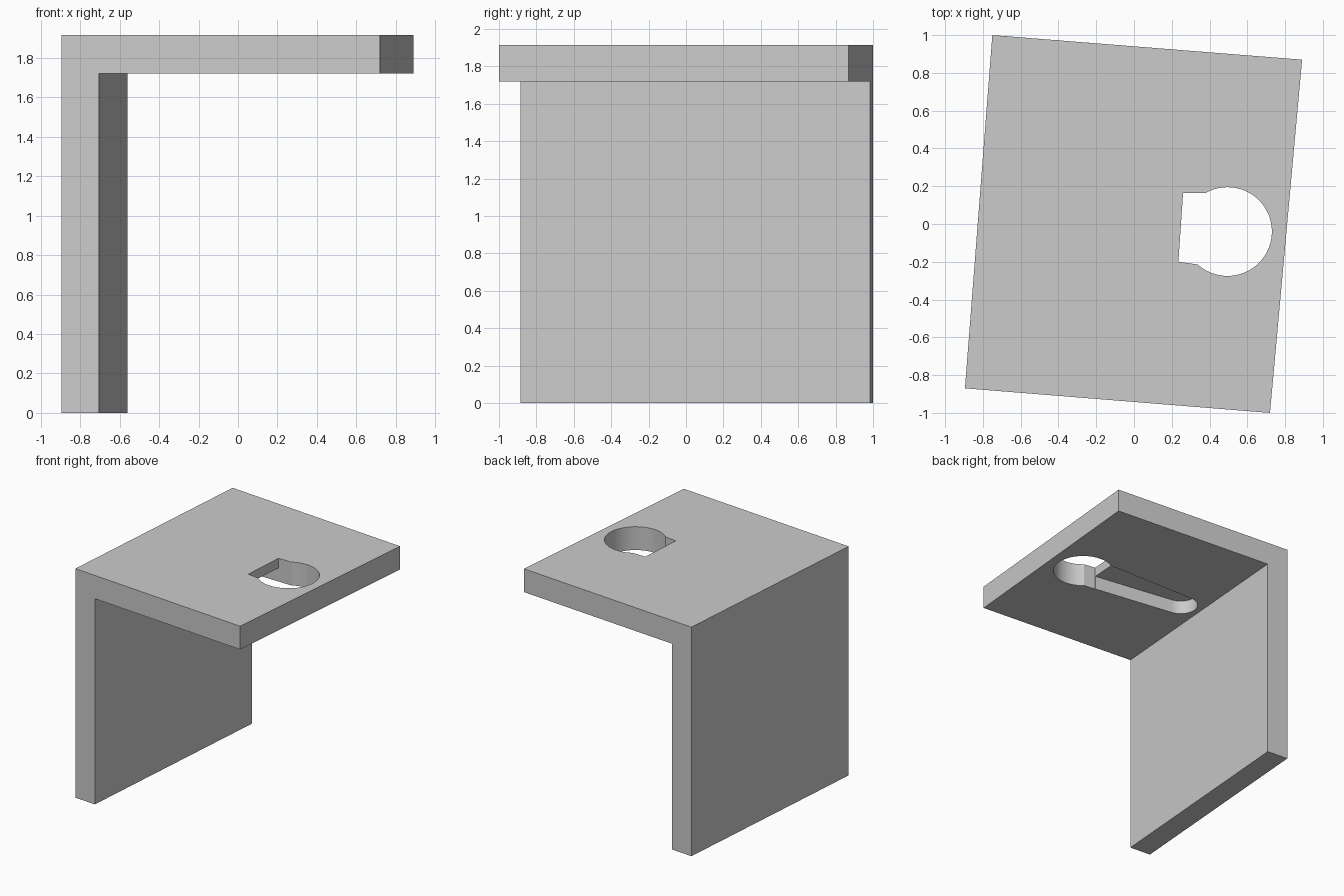
import bpy
import bmesh
from math import cos, sin, radians

cube = bpy.data.objects.get("Cube")
if cube:
    bpy.data.objects.remove(cube, do_unlink=True)

grey = bpy.data.materials.new("plain grey")
grey.use_nodes = True
colour = (0.6, 0.6, 0.6, 1)
grey.diffuse_color = colour
grey.node_tree.nodes["Principled BSDF"].inputs["Base Color"].default_value = colour

TOP, UNDER, CEILING = 1.915, 1.72, 1.835


def prism(name, ring_a, ring_b):
    """Solid between two matching rings of points."""
    bm = bmesh.new()
    a = [bm.verts.new(p) for p in ring_a]
    b = [bm.verts.new(p) for p in ring_b]
    bm.faces.new(a)
    bm.faces.new(b[::-1])
    for i in range(len(a)):
        j = (i + 1) % len(a)
        bm.faces.new((a[j], a[i], b[i], b[j]))
    bmesh.ops.recalc_face_normals(bm, faces=bm.faces[:])
    mesh = bpy.data.meshes.new(name)
    bm.to_mesh(mesh)
    bm.free()
    mesh.materials.append(grey)
    obj = bpy.data.objects.new(name, mesh)
    bpy.context.collection.objects.link(obj)
    return obj


def arc(x, y, r, start, end, steps):
    angles = [radians(start + (end - start) * i / steps) for i in range(steps + 1)]
    return [(x + r * cos(t), y + r * sin(t)) for t in angles]


def cutter(name, outline, low, high):
    obj = prism(name, [(x, y, low) for x, y in outline], [(x, y, high) for x, y in outline])
    obj.hide_render = True
    return obj


def l_section(outer, inner, edge):
    """L profile through the wall and plate at one end."""
    return [(*outer, 0), (*inner, 0), (*inner, UNDER),
            (*edge, UNDER), (*edge, TOP), (*outer, TOP)]


# Upright wall and top plate, slightly turned about z
bracket = prism("angle_bracket",
                l_section((-0.895, -0.87), (-0.705, -0.885), (0.72, -1.0)),
                l_section((-0.75, 1.0), (-0.56, 0.985), (0.89, 0.87)))

# Round hole, square notch beside it, and tapered blind groove below
mouth_a, mouth_b = (0.45, 0.163), (0.45, -0.23)
cutters = [
    cutter("round_hole_cutter", arc(0.495, -0.04, 0.235, 0, 354.375, 63), 1.6, 2.1),
    cutter("notch_cutter", [mouth_a, (0.26, 0.165), (0.235, -0.2), mouth_b], 1.6, 2.1),
    cutter("groove_cutter",
           [mouth_a] + arc(-0.45, 0.04, 0.135, 90, 261, 24) + [mouth_b], 1.6, CEILING),
]

bpy.ops.object.select_all(action='DESELECT')
bpy.context.view_layer.objects.active = bracket
bracket.select_set(True)
for tool in cutters:
    mod = bracket.modifiers.new(tool.name, 'BOOLEAN')
    mod.operation = 'DIFFERENCE'
    mod.solver = 'EXACT'
    mod.object = tool
    bpy.ops.object.modifier_apply(modifier=mod.name)
    bpy.data.objects.remove(tool, do_unlink=True)

bpy.ops.object.shade_smooth_by_angle(angle=radians(30))
